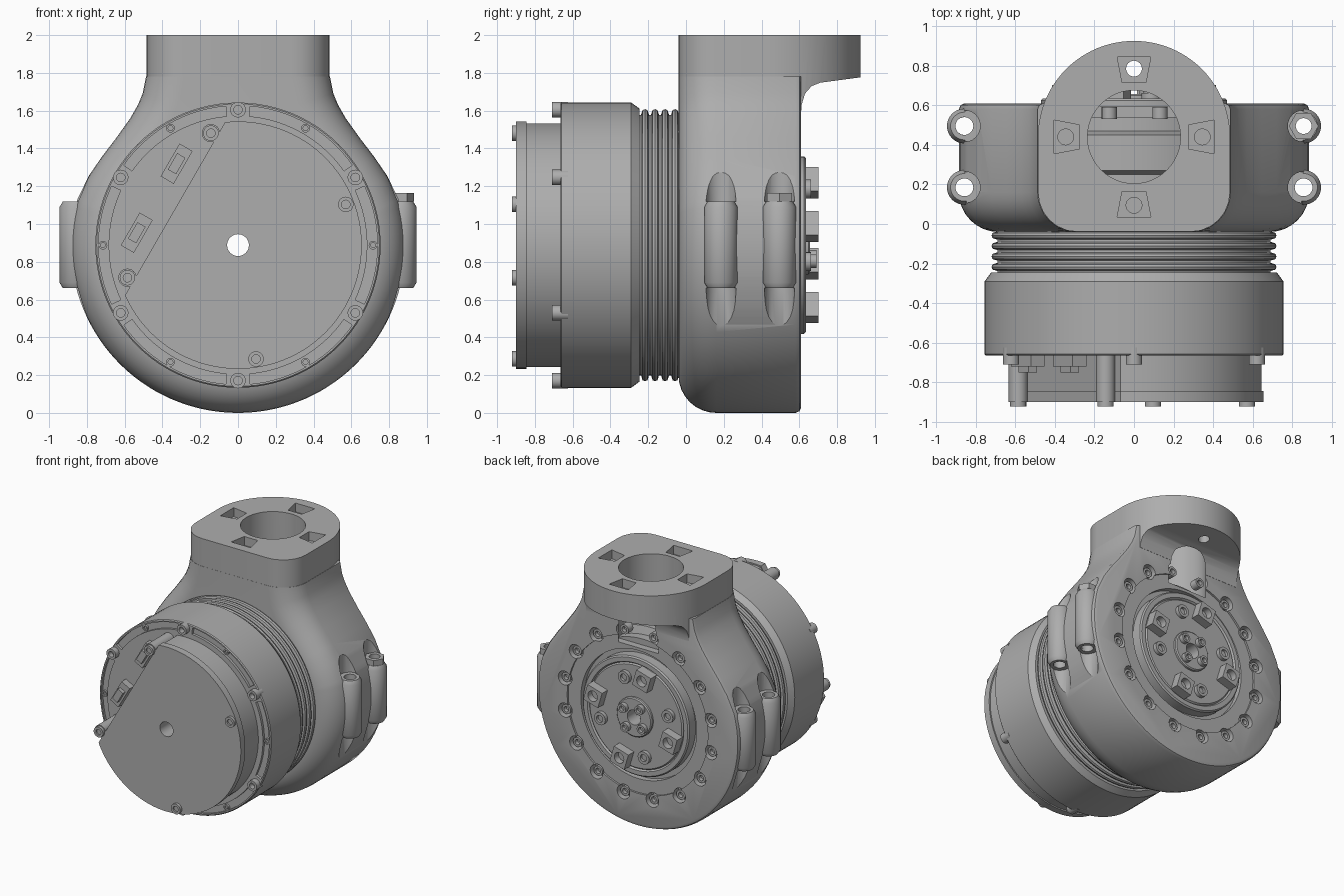
import bpy, bmesh
from math import sin, cos, radians, pi
from mathutils import Vector

if "Cube" in bpy.data.objects:
    bpy.data.objects.remove(bpy.data.objects["Cube"])

grey = bpy.data.materials.new("machined grey")
grey.use_nodes = True
TONE = (0.42, 0.42, 0.42, 1)
grey.diffuse_color = TONE
grey.node_tree.nodes["Principled BSDF"].inputs["Base Color"].default_value = TONE

CZ = 0.888      # height of the main axis
NY = 0.44       # depth of the neck axis
parts = []


def place(axis, u, v, a):
    return {"X": (a, u, v), "Y": (u, a, v), "Z": (u, v, a)}[axis]


def finish(name, bm, keep=True):
    bmesh.ops.remove_doubles(bm, verts=bm.verts, dist=1e-5)
    bmesh.ops.recalc_face_normals(bm, faces=bm.faces)
    mesh = bpy.data.meshes.new(name)
    bm.to_mesh(mesh)
    bm.free()
    mesh.materials.append(grey)
    obj = bpy.data.objects.new(name, mesh)
    bpy.context.collection.objects.link(obj)
    if keep:
        parts.append(obj)
    else:
        obj.hide_render = True
    return obj


def loft(name, axis, layers, keep=True):
    """Skin equal-length outlines; each layer is (points, position)."""
    bm = bmesh.new()
    rings = [[bm.verts.new(place(axis, u, v, a)) for u, v in pts] for pts, a in layers]
    n = len(rings[0])
    for r0, r1 in zip(rings, rings[1:]):
        for i in range(n):
            j = (i + 1) % n
            bm.faces.new((r0[i], r0[j], r1[j], r1[i]))
    bm.faces.new(rings[0])
    bm.faces.new(rings[-1])
    return finish(name, bm, keep)


def prism(name, axis, pts, lo, hi, keep=True):
    return loft(name, axis, [(pts, lo), (pts, hi)], keep)


def arc(cu, cv, r, start, end, steps):
    angles = [radians(start + (end - start) * i / steps) for i in range(steps + 1)]
    return [(cu + r * cos(t), cv + r * sin(t)) for t in angles]


def rod(name, axis, cu, cv, r, lo, hi, steps=24, keep=False):
    return prism(name, axis, arc(cu, cv, r, 0, 360, steps)[:-1], lo, hi, keep)


def lathe(name, axis, cu, cv, profile, steps=96):
    """Spin a closed (radius, position) profile."""
    bm = bmesh.new()
    rings = [[bm.verts.new(place(axis, cu + r * cos(2 * pi * i / steps),
                                 cv + r * sin(2 * pi * i / steps), a))
              for i in range(steps)] for r, a in profile]
    for k, ring in enumerate(rings):
        m = (k + 1) % len(rings)
        if profile[k][0] == 0 and profile[m][0] == 0:
            continue
        for i in range(steps):
            j = (i + 1) % steps
            bm.faces.new((ring[i], ring[j], rings[m][j], rings[m][i]))
    return finish(name, bm)


def cut(obj, cutters):
    for c in cutters:
        mod = obj.modifiers.new("cut", "BOOLEAN")
        mod.operation, mod.solver, mod.object = "DIFFERENCE", "EXACT", c
        graph = bpy.context.evaluated_depsgraph_get()
        mesh = bpy.data.meshes.new_from_object(obj.evaluated_get(graph))
        obj.modifiers.clear()
        obj.data = mesh
        bpy.data.objects.remove(c)


def polar(r, deg):
    return r * cos(radians(deg)), CZ + r * sin(radians(deg))


def screw(name, x, z, base, tip, r):
    mid = (base + tip) / 2
    return lathe(name, "Y", x, z, [(0, base), (r, base), (r, tip), (r * .55, tip),
                                   (r * .55, mid), (0, mid)], 20)


def shaft():
    return rod("shaft_cutter", "Y", 0, CZ, .058, -1.2, 1.2)


def bore():
    return rod("bore_cutter", "Z", 0, NY, .235, 1.42, 2.2, 48)


# Housing: round body flowing into the neck, large front fillet
half = [(.487, 1.78), (.505, 1.69), (.53, 1.63), (.57, 1.56), (.645, 1.455), (.72, 1.357), (.79, 1.255)]
half += arc(0, .885, .885, 16, -90, 36)
outline = half + [(-x, z) for x, z in reversed(half[:-1])]


def inset(pts, d):
    out = []
    for i, (x, z) in enumerate(pts):
        if i in (0, len(pts) - 1):
            out.append((x - d if x > 0 else x + d, z))
            continue
        t = Vector(pts[i + 1]) - Vector(pts[i - 1])
        t.normalize()
        out.append((x + t.y * d, z - t.x * d))
    return out


layers = []
for k in range(9):
    t = pi / 2 * k / 8
    layers.append((inset(outline, .2 * (1 - sin(t))), -.04 + .2 * (1 - cos(t))))
layers += [(outline, .58), (inset(outline, .009), .601), (inset(outline, .03), .61)]
body = loft("housing", "Y", layers)
tools = [bore(), shaft(), rod("recess_cutter", "Y", 0, CZ, .62, .595, .8, 72),
         rod("groove_cutter", "Y", 0, CZ, .51, .55, .8, 72)]

# Ring of recessed screws around the back opening
for i in range(16):
    x, z = polar(.655, i * 22.5 + 11)
    tools.append(rod("pocket_cutter", "Y", x, z, .056, .54, .8, 16))
    screw("back_ring_screw", x, z, .53, .59, .038)

# Clamp bosses on both sides with bolt pockets above and below
for sx in (-.857, .857):
    for y in (.185, .495):
        for lo, hi in ((1.12, 1.45), (.33, .66)):
            tools.append(rod("side_pocket_cutter", "Z", sx, y, .08, lo, hi))
        tools.append(rod("bolt_hole_cutter", "Z", sx, y, .045, .3, 1.5))
        lathe("clamp_boss", "Z", sx, y, [(.045, .66), (.07, .66), (.088, .69), (.088, 1.09),
                                         (.07, 1.12), (.045, 1.12)], 32)
cut(body, tools)
nut = rod("clamp_nut", "Z", .857, .495, .075, 1.12, 1.165, 6, True)
cut(nut, [rod("nut_cutter", "Z", .857, .495, .04, 1, 1.3)])

# Neck flange: rounded front, circular back overhang
right = [(.285, -.039)] + arc(.285, .16, .2, -75, 0, 5) + arc(0, NY, .485, 0, 90, 24)
plan = right + [(-x, y) for x, y in reversed(right[:-1])]
neck = prism("neck_flange", "Z", plan, 1.6, 2)
cove = [(.61, 1.5), (.612, 1.63), (.63, 1.69), (.665, 1.73), (.71, 1.748), (1.1, 1.8), (1.1, 1.5)]
tools = [prism("cove_cutter", "X", cove, -.7, .7, False), bore()]
for k in range(4):
    c, s = cos(k * pi / 2), sin(k * pi / 2)
    trap = [(.275, -.06), (.405, -.085), (.405, .085), (.275, .06)]
    pts = [(c * u - s * v, NY + s * u + c * v) for u, v in trap]
    tools.append(prism("flange_pocket_cutter", "Z", pts, 1.93, 2.1, False))
    tools.append(rod("flange_hole_cutter", "Z", c * .345, NY + s * .345, .04, 1.65, 1.96))
cut(neck, tools)

# Inner core seen through the neck bore
lathe("inner_core", "Y", 0, CZ, [(.058, 0), (.6, 0), (.6, .25), (.64, .27), (.64, .45), (.58, .47),
                                 (.58, .54), (.058, .54)])

# Ribbed collar between housing and drum
ribs = [(.058, .02), (.69, .02)]
for k in range(4):
    y = -.045 - k * .053
    ribs += [(.69, y + .008), (.715, y), (.72, y - .013), (.715, y - .026), (.69, y - .034)]
lathe("ribbed_collar", "Y", 0, CZ, ribs + [(.69, -.26), (.058, -.26)])

# Drum with arc channels on its front rim
drum = lathe("drum", "Y", 0, CZ, [(.058, -.665), (.748, -.665), (.755, -.658), (.755, -.29),
                                  (.722, -.245), (.058, -.245)])
tools = []
for a in range(30, 390, 60):
    ring = arc(0, CZ, .738, a + 5, a + 55, 16) + arc(0, CZ, .685, a + 55, a + 5, 16)
    tools.append(prism("channel_cutter", "Y", ring, -.8, -.645, False))
cut(drum, tools)
for a in range(30, 390, 60):
    screw("drum_bolt", *polar(.717, a), -.625, -.71, .041)
    screw("drum_small_screw", *polar(.715, a + 30), -.64, -.66, .023)

# Front cover with one straight side
for name, r, lo, hi in (("cover_plate", .655, -.9, -.845), ("cover_wall", .645, -.846, -.66)):
    cover = prism(name, "Y", arc(0, CZ, r, 204, 456, 72), lo, hi)
    cut(cover, [shaft()])
for a in (103.6, 196.4, 20.7, -81):
    x, z = polar(.61, a)
    screw("cover_screw", x, z, -.895, -.922, .041)
    if a > 100:
        rod("cover_ear", "Y", x, z, .048, -.9, -.66, keep=True)

# Plugs in the open segment beside the cover
for a in (127, 173):
    x, z = polar(.54, a)
    c, s = cos(radians(60)), sin(radians(60))
    for name, w, h, tip in (("plug_base", .1, .04, -.72), ("plug_top", .05, .025, -.75)):
        pts = [(x + c * u - s * v, z + s * u + c * v) for u, v in ((-w, -h), (w, -h), (w, h), (-w, h))]
        prism(name, "Y", pts, tip, -.66)

# Output disc on the back
lathe("output_disc", "Y", 0, CZ, [(.058, .5), (.47, .5), (.47, .625), (.46, .635), (.425, .635),
                                  (.415, .622), (.405, .632), (.058, .632)])
lathe("output_hub", "Y", 0, CZ, [(.058, .6), (.155, .6), (.155, .648), (.147, .656), (.058, .656)], 48)
for k in range(4):
    a = 16.6 + k * 90
    x, z = polar(.345, a)
    nut = prism("square_nut", "Y", arc(x, z, .094, a + 45, a + 315, 3), .62, .702)
    cut(nut, [rod("nut_cutter", "Y", x, z, .042, .65, .8)])
    screw("disc_screw", *polar(.31, a - 33), .62, .662, .05)
    screw("hub_screw", *polar(.105, a + 20), .64, .69, .036)

# Smooth shading with crisp edges
bpy.ops.object.select_all(action="DESELECT")
for obj in parts:
    obj.select_set(True)
bpy.context.view_layer.objects.active = parts[0]
bpy.ops.object.shade_smooth_by_angle(angle=radians(32))
